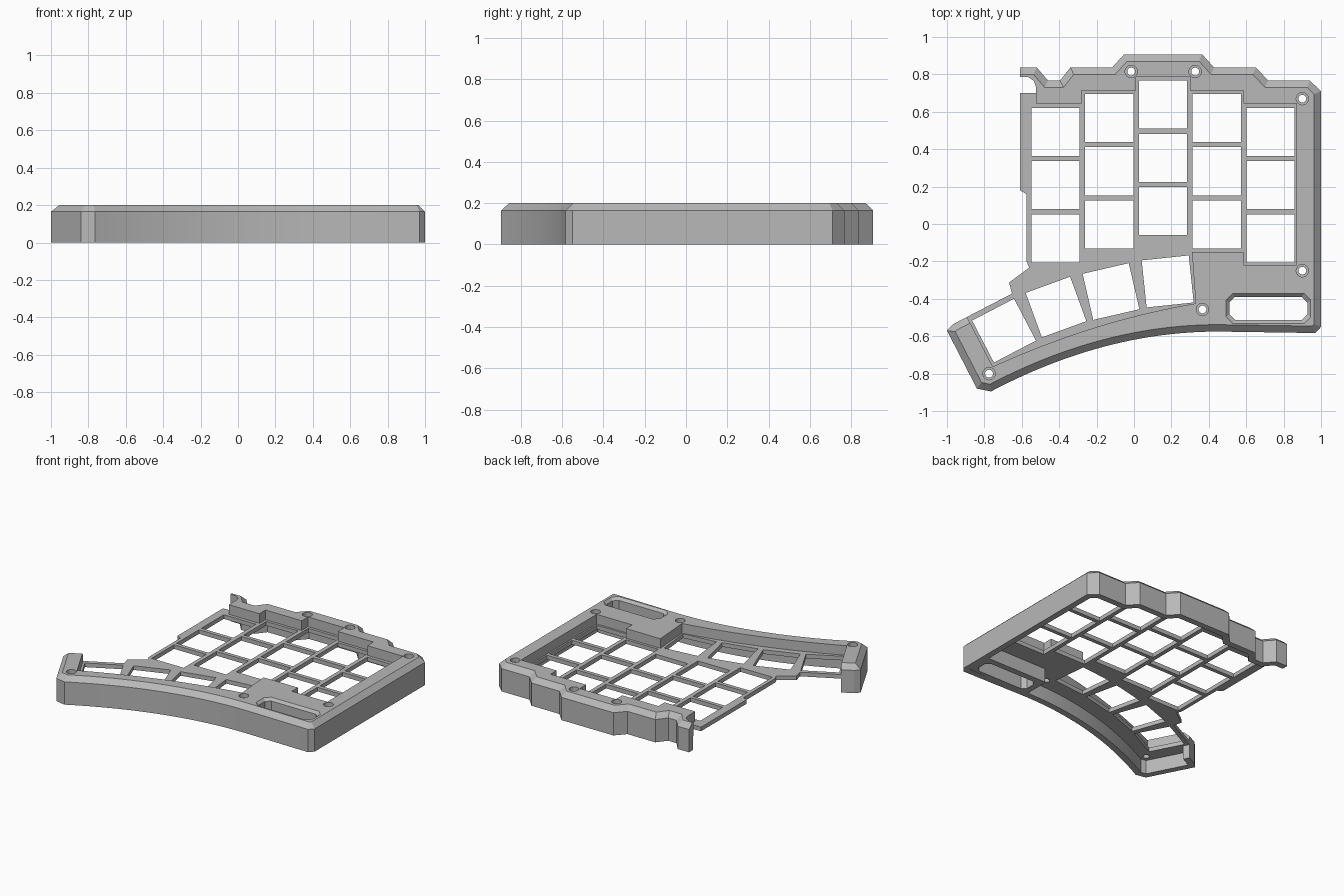
import bpy, bmesh, math
from mathutils import Vector, Matrix

cube = bpy.data.objects.get("Cube")
if cube:
    bpy.data.objects.remove(cube, do_unlink=True)

PLATE_LOW, PLATE_HIGH, CHAMFER_Z, TOP = 0.10, 0.13, 0.165, 0.20
CHAMFER, WALL = 0.037, 0.045

grey = bpy.data.materials.new("matte grey")
grey.use_nodes = True
colour = (0.48, 0.48, 0.48, 1)
grey.diffuse_color = colour
grey.node_tree.nodes["Principled BSDF"].inputs["Base Color"].default_value = colour


def loft(bm, rings):
    """Closed solid through equal-length rings of (points, z), lowest first."""
    loops = [[bm.verts.new((p[0], p[1], z)) for p in pts] for pts, z in rings]
    n = len(loops[0])
    bm.faces.new(loops[0][::-1])
    bm.faces.new(loops[-1])
    for a, b in zip(loops, loops[1:]):
        for i in range(n):
            j = (i + 1) % n
            bm.faces.new((a[i], a[j], b[j], b[i]))


def finish(name, bm):
    bmesh.ops.recalc_face_normals(bm, faces=bm.faces[:])
    mesh = bpy.data.meshes.new(name)
    bm.to_mesh(mesh)
    bm.free()
    mesh.materials.append(grey)
    obj = bpy.data.objects.new(name, mesh)
    bpy.context.collection.objects.link(obj)
    return obj


def solid(name, rings):
    bm = bmesh.new()
    loft(bm, rings)
    return finish(name, bm)


def offset(chain, d):
    """Mitred offset of an open chain towards its left side."""
    pts = [Vector(p) for p in chain]
    out = []
    for i, p in enumerate(pts):
        dirs = []
        if i > 0:
            dirs.append((p - pts[i - 1]).normalized())
        if i < len(pts) - 1:
            dirs.append((pts[i + 1] - p).normalized())
        normals = [Vector((-v.y, v.x)) for v in dirs]
        m = sum(normals, Vector((0, 0))).normalized()
        out.append(p + m * d / m.dot(normals[0]))
    return out


def cut(obj, cutter):
    mod = obj.modifiers.new("cut", 'BOOLEAN')
    mod.operation, mod.solver, mod.object = 'DIFFERENCE', 'EXACT', cutter
    bpy.context.view_layer.objects.active = obj
    bpy.ops.object.modifier_apply(modifier=mod.name)


def sweep(f, x0, x1, n):
    return [(x0 + (x1 - x0) * i / n, f(x0 + (x1 - x0) * i / n)) for i in range(n + 1)]


# Outer edge, from the thumb end along the front, right and back to the hook
front_curve = sweep(lambda x: -0.575 - 0.217 * (x - 0.45) ** 2, -0.765, 0.45, 24)
outer = [(-0.893, -0.497), (-0.97, -0.537), (-1, -0.57), (-0.84, -0.88)] + front_curve + [
    (0.97, -0.583), (1, -0.55), (1, 0.71), (0.94, 0.767), (0.717, 0.767),
    (0.652, 0.837), (0.428, 0.837), (0.364, 0.907), (-0.053, 0.907),
    (-0.117, 0.837), (-0.34, 0.837), (-0.395, 0.767), (-0.46, 0.767),
    (-0.52, 0.837), (-0.61, 0.837)]

# Inner edge of the rim, stepped around the staggered key columns
hook_inner = [(-0.61, 0.785), (-0.565, 0.785), (-0.535, 0.765), (-0.525, 0.735)]
steps = [(-0.525, 0.645), (-0.28, 0.645), (-0.28, 0.715), (0.01, 0.715), (0.01, 0.787),
         (0.3, 0.787), (0.3, 0.715), (0.585, 0.715), (0.585, 0.645), (0.87, 0.645),
         (0.87, -0.22), (0.585, -0.22), (0.585, -0.15), (0.31, -0.15)]
thumb_curve = sweep(lambda x: -0.425 - 0.168 * (0.33 - x) - 0.132 * (0.33 - x) ** 2,
                    0.33, -0.755, 24)
inner = hook_inner + steps + thumb_curve

# Rim with chamfered outer edge, thin wall below it
rim = solid("rim", [(outer + inner, PLATE_LOW), (outer + inner, CHAMFER_Z),
                    (offset(outer, CHAMFER) + inner, TOP)])
ring = outer + offset(outer, WALL)[::-1]
wall = solid("outer_wall", [(ring, 0), (ring, PLATE_LOW)])

# Key plate with its open left edge
left_edge = [(-0.893, -0.497), (-0.652, -0.372), (-0.668, -0.313), (-0.56, -0.233),
             (-0.575, -0.2), (-0.575, 0.16), (-0.61, 0.18), (-0.61, 0.7), (-0.525, 0.7)]
outline = steps + thumb_curve + left_edge
plate = solid("key_plate", [(outline, PLATE_LOW), (outline, PLATE_HIGH)])


# Slot surround below the rim
def box(x0, x1, y0, y1, c):
    return [(x0 + c, y0), (x1 - c, y0), (x1, y0 + c), (x1, y1 - c),
            (x1 - c, y1), (x0 + c, y1), (x0, y1 - c), (x0, y0 + c)]


block = box(0.465, 0.957, -0.535, -0.345, 0.01)
surround = solid("slot_surround", [(block, 0), (block, PLATE_LOW)])

# Key openings: five staggered columns and a fanned thumb row
keys = [(-0.42 + 0.2875 * c, y - 0.285 * r, 0)
        for c, y in enumerate((0.493, 0.567, 0.639, 0.567, 0.493)) for r in range(3)]
keys += [(-0.695, -0.57, 27.5), (-0.417, -0.444, 20), (-0.123, -0.361, 13), (0.18, -0.307, 6)]
bm = bmesh.new()
for x, y, angle in keys:
    size = 0.257 if angle == 0 else 0.253
    place = Matrix.Translation((x, y, 0.115)) @ Matrix.Rotation(math.radians(angle), 4, 'Z')
    bmesh.ops.create_cube(bm, size=1, matrix=place @ Matrix.Diagonal((size, size, 0.1, 1)))
key_cutter = finish("key_cutter", bm)


# Stepped screw holes and the chamfered slot
def circle(x, y, r, n=24):
    return [(x + r * math.cos(2 * math.pi * i / n), y + r * math.sin(2 * math.pi * i / n))
            for i in range(n)]


bm = bmesh.new()
for x, y in ((-0.015, 0.815), (0.327, 0.815), (0.9, 0.67), (0.9, -0.25),
             (0.366, -0.457), (-0.775, -0.8)):
    small, big = circle(x, y, 0.021), circle(x, y, 0.033)
    loft(bm, [(small, -0.02), (small, 0.17), (big, 0.17), (big, 0.22)])
slot = box(0.51, 0.927, -0.513, -0.39, 0.03)
flare = box(0.492, 0.945, -0.531, -0.372, 0.035)
loft(bm, [(slot, -0.02), (slot, 0.182), (flare, TOP), (flare, 0.22)])
hole_cutter = finish("hole_cutter", bm)

cut(plate, key_cutter)
for part in (rim, wall, plate, surround):
    cut(part, hole_cutter)
for cutter in (key_cutter, hole_cutter):
    bpy.data.objects.remove(cutter, do_unlink=True)

# Smooth only the gentle curves
bpy.ops.object.select_all(action='DESELECT')
for part in (rim, wall, plate, surround):
    part.select_set(True)
bpy.context.view_layer.objects.active = rim
bpy.ops.object.shade_smooth_by_angle(angle=math.radians(20))
